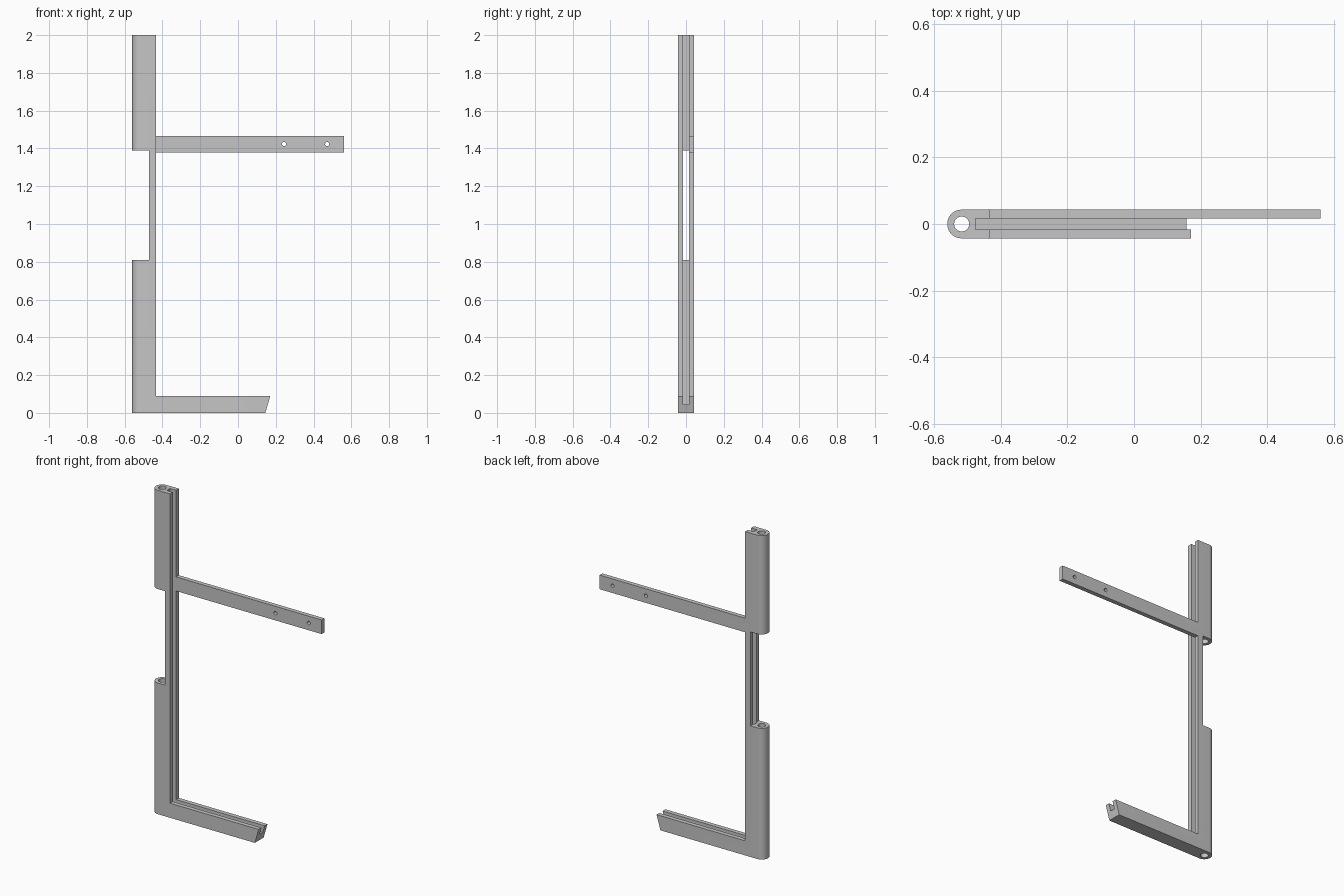
import bpy, bmesh, math
from mathutils import Matrix, Vector

cube = bpy.data.objects.get("Cube")
if cube:
    bpy.data.objects.remove(cube, do_unlink=True)

HALF = 0.043            # half thickness of the frame
SLOT = 0.0158           # half width of the panel groove
LEFT, INNER, RIGHT = -0.56, -0.434, 0.56
ARM_LOW, ARM_HIGH = 1.378, 1.465

grey = bpy.data.materials.new("light grey plastic")
grey.use_nodes = True
colour = (0.56, 0.56, 0.56, 1)
grey.diffuse_color = colour
grey.node_tree.nodes["Principled BSDF"].inputs["Base Color"].default_value = colour


def add_object(name, bm):
    bmesh.ops.recalc_face_normals(bm, faces=bm.faces)
    mesh = bpy.data.meshes.new(name)
    bm.to_mesh(mesh)
    bm.free()
    mesh.materials.append(grey)
    obj = bpy.data.objects.new(name, mesh)
    bpy.context.collection.objects.link(obj)
    return obj


def box(name, low, high):
    low, high = Vector(low), Vector(high)
    bm = bmesh.new()
    bmesh.ops.create_cube(bm, size=1, matrix=Matrix.Translation((low + high) / 2)
                          @ Matrix.Diagonal((high - low).to_4d()))
    return add_object(name, bm)


def rod(name, centre, radius, depth, turn=0):
    bm = bmesh.new()
    bmesh.ops.create_cone(bm, cap_ends=True, segments=32, radius1=radius,
                          radius2=radius, depth=depth,
                          matrix=Matrix.Translation(centre) @ Matrix.Rotation(turn, 4, "X"))
    return add_object(name, bm)


# Frame: side outline with both arms, extruded through the thickness
outline = [(LEFT, 0), (0.145, 0), (0.171, 0.09), (INNER, 0.09),
           (INNER, ARM_LOW), (RIGHT, ARM_LOW), (RIGHT, ARM_HIGH),
           (INNER, ARM_HIGH), (INNER, 2), (LEFT, 2)]
bm = bmesh.new()
face = bm.faces.new([bm.verts.new((x, -HALF, z)) for x, z in outline])
extruded = bmesh.ops.extrude_face_region(bm, geom=[face])["geom"]
bmesh.ops.translate(bm, vec=(0, 2 * HALF, 0),
                    verts=[v for v in extruded if isinstance(v, bmesh.types.BMVert)])
bmesh.ops.recalc_face_normals(bm, faces=bm.faces)

# Round the outer side of the post
back_edges = [e for e in bm.edges
              if all(abs(v.co.x - LEFT) < 0.001 for v in e.verts) and e.calc_length() > 1]
bmesh.ops.bevel(bm, geom=back_edges, offset=HALF - 0.0002, segments=12,
                profile=0.5, affect="EDGES")
frame = add_object("frame", bm)

# Cutters: bore, panel groove, thin upper arm, post opening and screw holes
cutters = [
    rod("bore_cutter", (LEFT + HALF, 0, 1), 0.0225, 3),
    box("groove_cutter", (-0.476, -SLOT, 0.045), (1, SLOT, 3)),
    box("arm_cutter", (INNER, -1, 1.2), (1, SLOT, 1.6)),
    box("opening_cutter", (-1, -1, 0.81), (-0.47, 1, 1.39)),
]
for x in (0.244, 0.472):
    cutters.append(rod("screw_cutter", (x, 0, 1.423), 0.011, 1, math.pi / 2))

bpy.context.view_layer.objects.active = frame
for cutter in cutters:
    cutter.hide_render = True
    cut = frame.modifiers.new("cut", "BOOLEAN")
    cut.operation = "DIFFERENCE"
    cut.solver = "EXACT"
    cut.object = cutter
    bpy.ops.object.modifier_apply(modifier=cut.name)
for cutter in cutters:
    bpy.data.objects.remove(cutter, do_unlink=True)

# Smooth the round faces only
bpy.ops.object.select_all(action="DESELECT")
frame.select_set(True)
bpy.ops.object.shade_smooth_by_angle(angle=math.radians(30))
